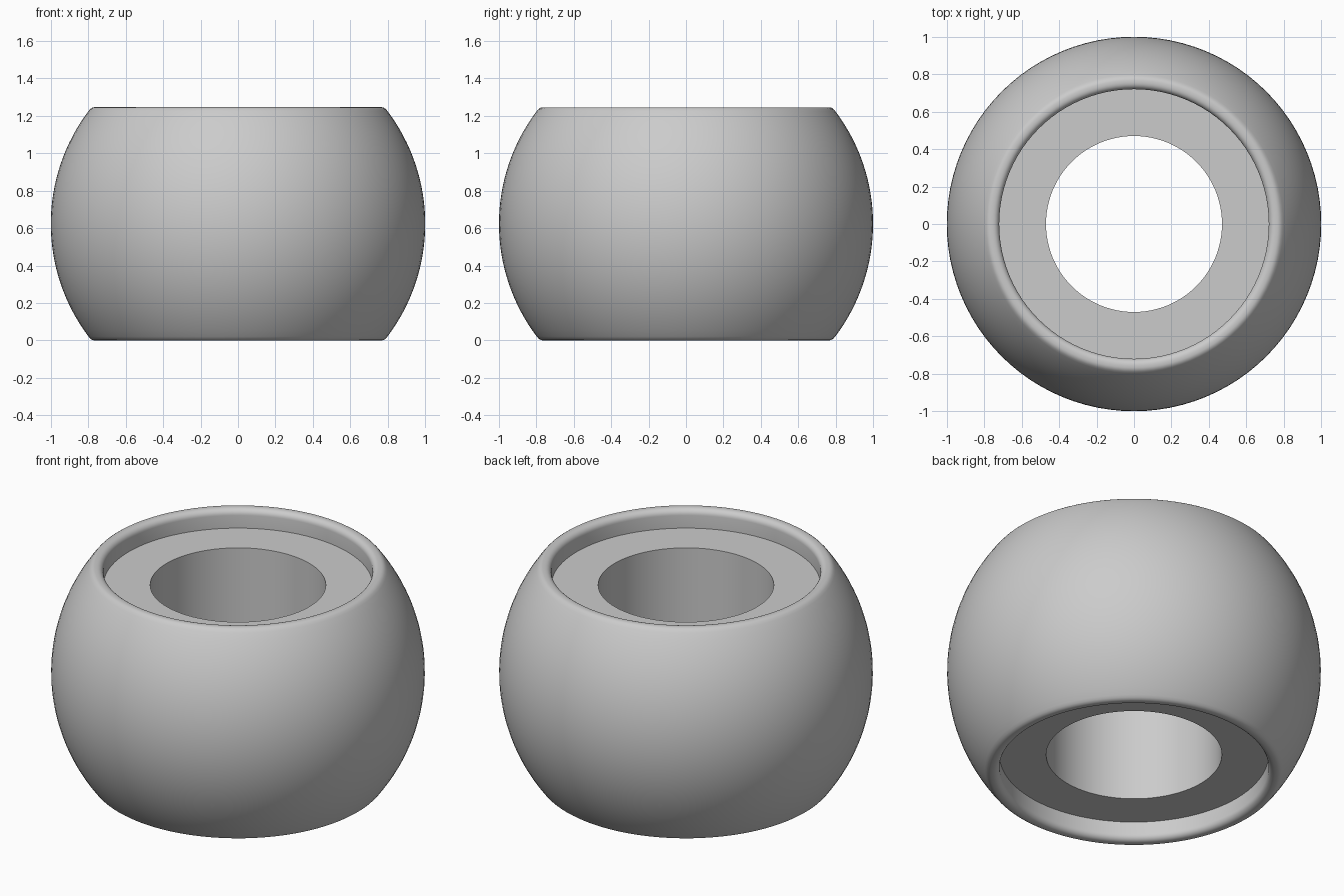
import bpy, bmesh, math

if "Cube" in bpy.data.objects:
    bpy.data.objects.remove(bpy.data.objects["Cube"])

SEGMENTS = 96
MID = 0.623          # half height of the bead
HOLE, RECESS = 0.47, 0.72
FLOOR = MID - 0.11   # recess floor, measured from the middle

grey = bpy.data.materials.new("grey")
grey.diffuse_color = (0.6, 0.6, 0.6, 1)
grey.use_nodes = True
grey.node_tree.nodes["Principled BSDF"].inputs["Base Color"].default_value = grey.diffuse_color


def lathe(name, profile):
    """Spin a closed (radius, height) profile around the vertical axis."""
    bm = bmesh.new()
    rings = []
    for i in range(SEGMENTS):
        a = 2 * math.pi * i / SEGMENTS
        rings.append([bm.verts.new((r * math.cos(a), r * math.sin(a), z + MID))
                      for r, z in profile])
    n = len(profile)
    for i in range(SEGMENTS):
        p, q = rings[i], rings[(i + 1) % SEGMENTS]
        for j in range(n):
            k = (j + 1) % n
            bm.faces.new((p[j], q[j], q[k], p[k]))
    bmesh.ops.recalc_face_normals(bm, faces=bm.faces)
    mesh = bpy.data.meshes.new(name)
    bm.to_mesh(mesh)
    bm.free()
    mesh.materials.append(grey)
    obj = bpy.data.objects.new(name, mesh)
    bpy.context.collection.objects.link(obj)
    bpy.context.view_layer.objects.active = obj
    obj.select_set(True)
    bpy.ops.object.shade_smooth_by_angle(angle=math.radians(35))
    return obj


# Upper half of the profile: hole edge, recess floor, recess wall
upper = [(HOLE, FLOOR), (RECESS, FLOOR)]
# Rounded inner lip
fillet = 0.035
for i in range(7):
    a = math.pi - math.pi / 2 * i / 6
    upper.append((RECESS + fillet + fillet * math.cos(a),
                  MID - fillet + fillet * math.sin(a)))
# Rounded outer lip running into the spherical side
upper += [(0.768, MID), (0.779, MID - 0.003), (0.789, MID - 0.01)]
start = math.asin(0.602)
upper += [(math.cos(start * (1 - i / 16)), math.sin(start * (1 - i / 16)))
          for i in range(17)]

# Mirror to the lower half, sharing the equator point
lower = [(r, -z) for r, z in reversed(upper[:-1])]
lathe("bead_body", upper + lower)
